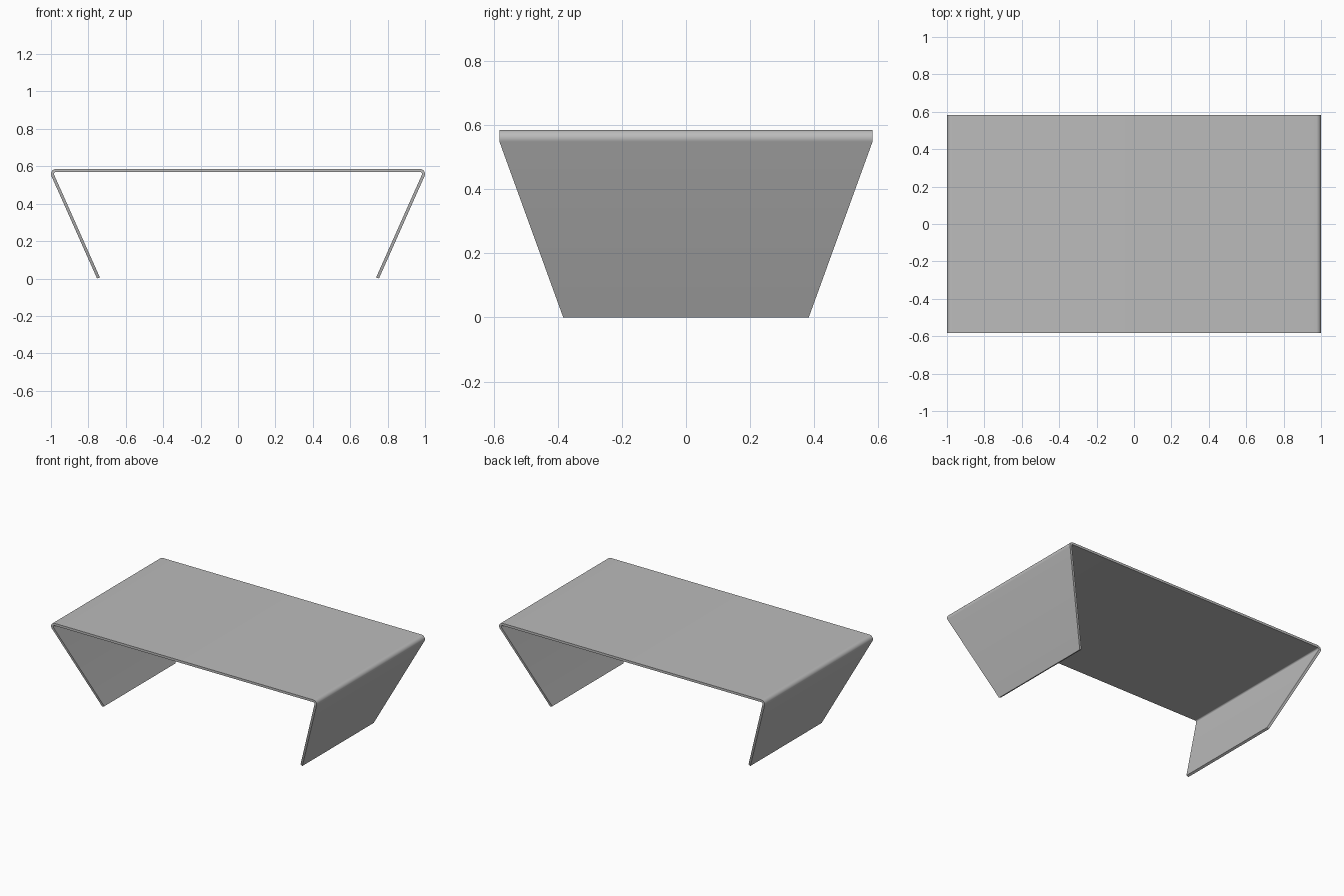
import bpy, bmesh, math
from mathutils import Vector

cube = bpy.data.objects.get("Cube")
if cube:
    bpy.data.objects.remove(cube, do_unlink=True)

HEIGHT, HALF_LENGTH = 0.585, 1.0
TOP_HALF_DEPTH, FOOT_HALF_DEPTH = 0.582, 0.383
THICKNESS, BEND_RADIUS, BEND_STEPS = 0.016, 0.026, 12
LEG_TILT = math.radians(24)

# One flat grey
grey = bpy.data.materials.new("grey_sheet")
colour = (0.5, 0.5, 0.5, 1)
grey.use_nodes = True
grey.diffuse_color = colour
grey.node_tree.nodes["Principled BSDF"].inputs["Base Color"].default_value = colour


def half_path():
    """Outer line from the bend to the foot: (point, outward normal, half depth)."""
    centre = Vector((HALF_LENGTH - BEND_RADIUS, HEIGHT - BEND_RADIUS))
    stations = []
    for i in range(BEND_STEPS + 1):
        a = math.pi / 2 - (math.pi / 2 + LEG_TILT) * i / BEND_STEPS
        normal = Vector((math.cos(a), math.sin(a)))
        stations.append((centre + normal * BEND_RADIUS, normal, TOP_HALF_DEPTH))
    start, normal, _ = stations[-1]
    foot = Vector((start.x - start.y * math.tan(LEG_TILT), 0))
    stations.append((foot, normal, FOOT_HALF_DEPTH))
    return stations


# Mirror the half path so the sheet runs foot to foot
right = half_path()
left = [(Vector((-p.x, p.y)), Vector((-n.x, n.y)), d) for p, n, d in right]
path = left[::-1] + right

# Sweep the sheet's rectangular section along the path
bm = bmesh.new()
rings = []
for point, normal, depth in path:
    inner = point - normal * THICKNESS
    rings.append([bm.verts.new((p.x, y, p.y)) for p, y in
                  ((point, -depth), (point, depth), (inner, depth), (inner, -depth))])
for a, b in zip(rings, rings[1:]):
    for i in range(4):
        j = (i + 1) % 4
        bm.faces.new((a[i], a[j], b[j], b[i]))
bm.faces.new(rings[0])
bm.faces.new(rings[-1])
bmesh.ops.recalc_face_normals(bm, faces=bm.faces)

mesh = bpy.data.meshes.new("bent_sheet_table")
bm.to_mesh(mesh)
bm.free()
mesh.materials.append(grey)
table = bpy.data.objects.new("bent_sheet_table", mesh)
bpy.context.collection.objects.link(table)

# Smooth bends, crisp sheet edges
bpy.ops.object.select_all(action="DESELECT")
table.select_set(True)
bpy.context.view_layer.objects.active = table
bpy.ops.object.shade_smooth_by_angle(angle=math.radians(30))
